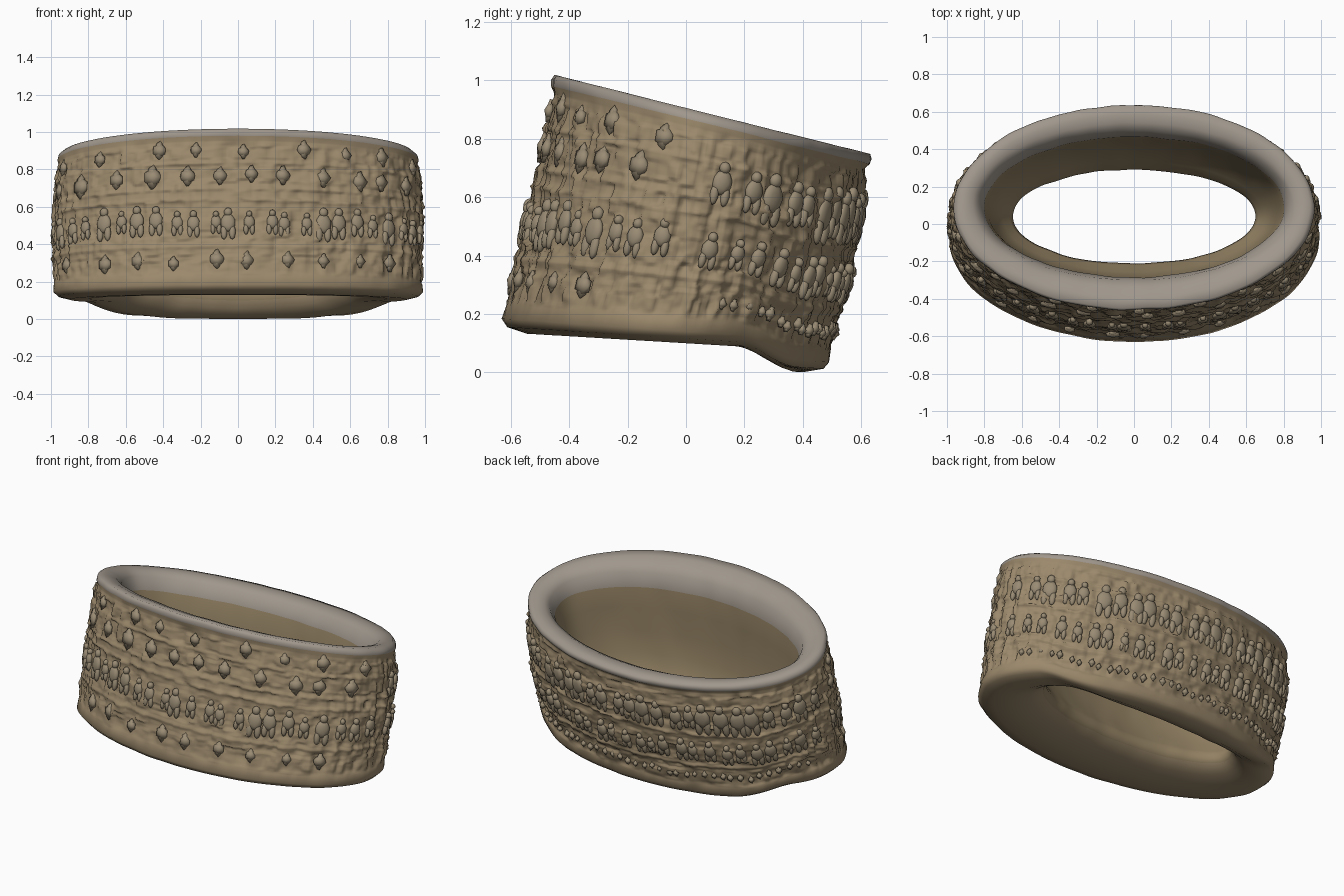
import bpy, bmesh, math, random
from mathutils import Vector, Matrix, noise

if "Cube" in bpy.data.objects:
    bpy.data.objects.remove(bpy.data.objects["Cube"])

random.seed(4)
SEG = 360
PI = math.pi


def material(name, col):
    m = bpy.data.materials.new(name)
    m.diffuse_color = (*col, 1)
    m.use_nodes = True
    m.node_tree.nodes["Principled BSDF"].inputs["Base Color"].default_value = m.diffuse_color
    return m


tan = material("tan_bronze", (0.33, 0.25, 0.15))
grey = material("worn_rim", (0.35, 0.31, 0.265))
relief = material("relief_bronze", (0.32, 0.26, 0.175))
dark = material("inner_bronze", (0.29, 0.22, 0.125))


# slanted top plane and the bottom surface that dips at the back
def z_top(y):
    return 0.905 - 0.25 * y


def z_bot(y):
    s = min(1, max(0, (y - 0.17) / 0.21))
    return 0.10 - 0.06 * y - 0.075 * s * s * (3 - 2 * s)


def point(ring, t):
    a, cy, b, h = ring
    y = cy + b * math.sin(t)
    return Vector((a * math.cos(t), y, z_bot(y) + (z_top(y) - z_bot(y)) * h))


# rings: x radius, y centre, y radius, height fraction
WALL = [(0.985, -0.06, 0.555, 0.10), (0.978, -0.055, 0.55, 0.13),
        (0.983, 0.01, 0.552, 0.45), (0.972, 0.065, 0.54, 0.80), (0.96, 0.08, 0.532, 0.93)]
LIP_TOP = [(0.965, 0.085, 0.545, 0.955), (0.96, 0.088, 0.548, 0.98), (0.94, 0.09, 0.54, 1.0),
           (0.90, 0.095, 0.49, 1.0), (0.86, 0.1, 0.44, 0.985), (0.83, 0.1, 0.40, 0.95)]
INNER = [(0.80, 0.09, 0.375, 0.85), (0.785, 0.08, 0.37, 0.70), (0.765, 0.065, 0.355, 0.53),
         (0.74, 0.05, 0.335, 0.37), (0.70, 0.04, 0.295, 0.24), (0.665, 0.04, 0.26, 0.17),
         (0.65, 0.04, 0.25, 0.125)]
LIP_BOT = [(0.665, 0.03, 0.262, 0.08), (0.72, 0.0, 0.31, 0.035), (0.80, -0.04, 0.38, 0.005),
           (0.90, -0.07, 0.47, 0.0), (0.965, -0.07, 0.54, 0.02), (0.99, -0.07, 0.56, 0.05)]


def wall_ring(h):
    for p, q in zip(WALL, WALL[1:]):
        if h <= q[3]:
            break
    f = (h - p[3]) / (q[3] - p[3])
    return tuple(u + (v - u) * f for u, v in zip(p, q))


def outward(ring, t):
    return Vector((math.cos(t) / ring[0], math.sin(t) / ring[2], 0)).normalized()


def relief_height(t, h):
    # raised bands, blocky panels, upright ridges at the sides, worn unevenness
    d = sum(0.007 * math.exp(-((h - c) / 0.012) ** 2) for c in (0.28, 0.56, 0.63, 0.79))
    d += 0.007 * noise.cell(Vector((t * 11, h * 9, 3)))
    d += 0.006 * noise.cell(Vector((t * 27, h * 16, 8)))
    side = abs(math.cos(t)) ** 6
    d += 0.008 * side * noise.cell(Vector((t * 24, h * 3, 5)))
    q = Vector((math.cos(t), math.sin(t) * 0.6, h * 0.8))
    d += 0.009 * noise.noise(q * 14) + 0.006 * noise.noise(q * 30)
    return d * min(1, (h - 0.10) * 20, (0.93 - h) * 20)


# main band: carved wall, rounded rims and hollow inside as one closed loft
bm = bmesh.new()
rings = []
NW = 90
for i in range(NW + 1):
    h = 0.10 + 0.83 * i / NW
    rings.append((wall_ring(h), True, tan))
for group, mat in ((LIP_TOP, grey), (INNER, dark), (LIP_BOT, tan)):
    rings += [(r, False, mat) for r in group]
verts = []
for ring, carved, mat in rings:
    row = []
    for k in range(SEG):
        t = 2 * PI * k / SEG
        p = point(ring, t)
        d = relief_height(t, ring[3]) if carved else 0.006 * noise.noise(p * 8)
        row.append(bm.verts.new(p + outward(ring, t) * d))
    verts.append(row)
mats = [tan, grey, dark]
for i, row in enumerate(verts):
    nxt = verts[(i + 1) % len(verts)]
    for k in range(SEG):
        j = (k + 1) % SEG
        f = bm.faces.new((row[k], row[j], nxt[j], nxt[k]))
        f.material_index = mats.index(rings[i][2])
        f.smooth = True
bmesh.ops.recalc_face_normals(bm, faces=bm.faces)
me = bpy.data.meshes.new("ring_band")
bm.to_mesh(me)
bm.free()
for m in mats:
    me.materials.append(m)
bpy.context.collection.objects.link(bpy.data.objects.new("ring_band", me))


def blob(bm, t, h, w, tall, depth, sub=2, du=0.0, dv=0.0):
    """Half-sunk bump on the wall; du, dv shift it sideways and up."""
    ring = wall_ring(h)
    p, n = point(ring, t), outward(ring, t)
    up = (point(wall_ring(h + 0.02), t) - p).normalized()
    side = up.cross(n).normalized()
    n = side.cross(up)
    mat = Matrix((side * w, up * tall, n * depth)).transposed().to_4x4()
    mat.translation = p + side * du + up * dv + n * 0.003
    bmesh.ops.create_icosphere(bm, subdivisions=sub, radius=1, matrix=mat)


def spaced(t0, t1, step):
    """Angles at roughly equal spacing along the oval."""
    t = t0
    while t < t1:
        yield t + random.uniform(-0.2, 0.2) * step
        t += step / math.hypot(0.98 * math.sin(t), 0.54 * math.cos(t))


def stud(bm, t, h, s):
    s *= random.uniform(0.8, 1.2)
    blob(bm, t, h, s, s * 0.9, 0.018, sub=1)
    blob(bm, t, h, s * 0.6, s * 1.4, 0.014, sub=1)


def figure(bm, t, h, s):
    s *= random.uniform(0.8, 1.2)
    blob(bm, t, h, 0.036 * s, 0.045 * s, 0.019)
    blob(bm, t, h, 0.020 * s, 0.022 * s, 0.019, dv=0.052 * s)
    for q in (-1, 1):
        blob(bm, t, h, 0.016 * s, 0.038 * s, 0.015, du=q * 0.02 * s, dv=-0.045 * s)


def row(name, shape, t0, t1, step, h, size):
    bm = bmesh.new()
    for t in spaced(t0, t1, step):
        shape(bm, t, h + random.uniform(-0.015, 0.015), size)
    for f in bm.faces:
        f.smooth = True
    bmesh.ops.recalc_face_normals(bm, faces=bm.faces)
    me = bpy.data.meshes.new(name)
    bm.to_mesh(me)
    bm.free()
    me.materials.append(relief)
    bpy.context.collection.objects.link(bpy.data.objects.new(name, me))


# front half: scattered studs over and under a frieze of figures
row("front_upper_studs", stud, PI + 0.3, 2 * PI - 0.3, 0.26, 0.87, 0.038)
row("front_middle_studs", stud, PI + 0.2, 2 * PI - 0.2, 0.19, 0.71, 0.048)
row("front_figures", figure, PI + 0.1, 2 * PI - 0.05, 0.10, 0.43, 1.0)
row("front_lower_studs", stud, PI + 0.4, 2 * PI - 0.4, 0.20, 0.19, 0.038)
# back half: tall frieze, smaller frieze and a bead line
row("back_tall_figures", figure, 0.15, PI - 0.1, 0.095, 0.70, 1.15)
row("back_small_figures", figure, 0.15, PI - 0.1, 0.09, 0.41, 0.85)
row("back_bead_line", stud, 0.3, PI - 0.3, 0.055, 0.19, 0.018)
